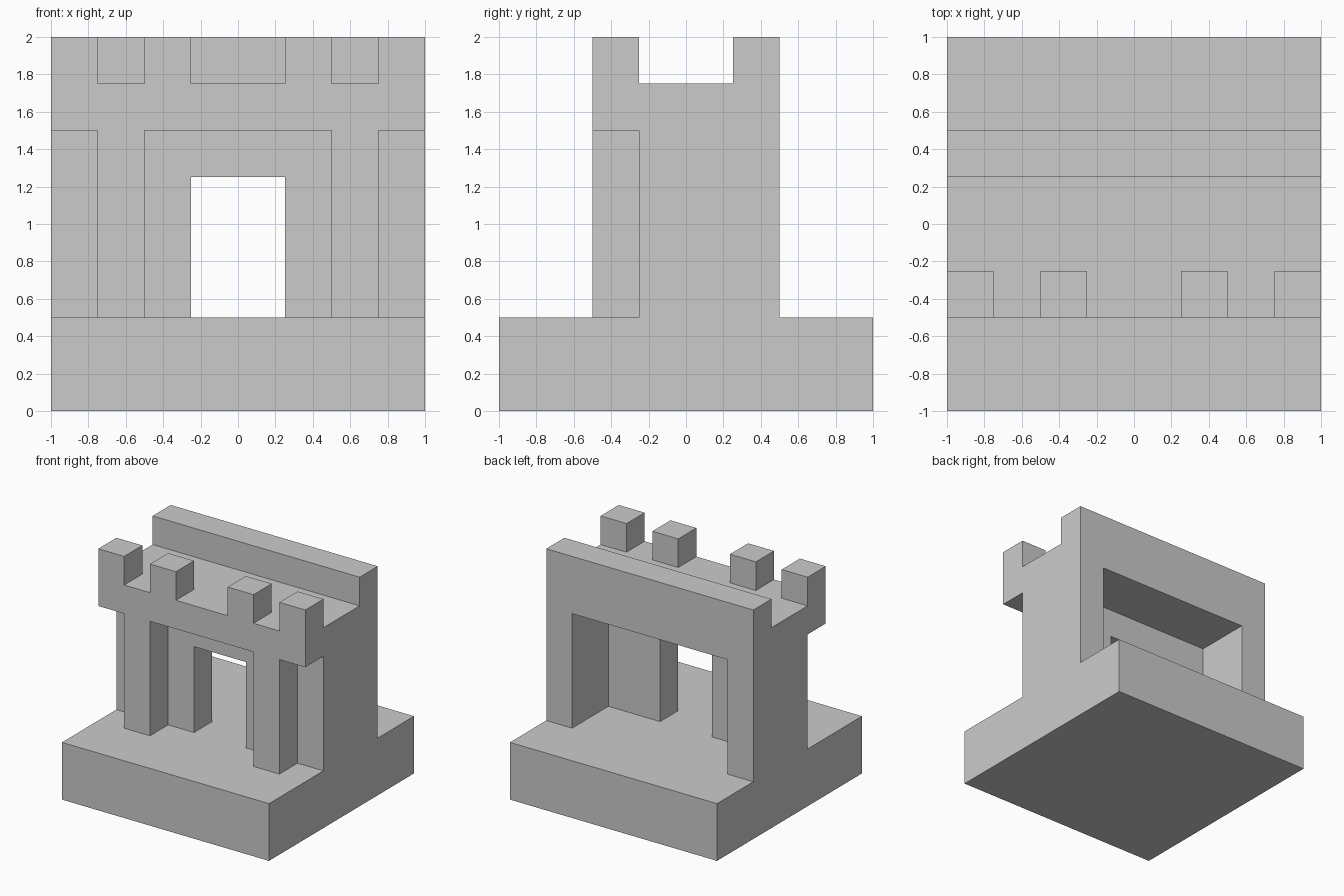
import bpy, bmesh
from mathutils import Vector

if "Cube" in bpy.data.objects:
    bpy.data.objects.remove(bpy.data.objects["Cube"])


def prism(name, outline, extrude):
    """Extrude a flat closed outline into a solid."""
    bm = bmesh.new()
    face = bm.faces.new([bm.verts.new(p) for p in outline])
    moved = bmesh.ops.extrude_face_region(bm, geom=[face], use_keep_orig=True)["geom"]
    bmesh.ops.translate(bm, vec=Vector(extrude),
                        verts=[g for g in moved if isinstance(g, bmesh.types.BMVert)])
    bmesh.ops.recalc_face_normals(bm, faces=bm.faces)
    mesh = bpy.data.meshes.new(name)
    bm.to_mesh(mesh)
    bm.free()
    obj = bpy.data.objects.new(name, mesh)
    bpy.context.collection.objects.link(obj)
    return obj


def box(name, x, y, z):
    (x0, x1), (y0, y1), (z0, z1) = x, y, z
    return prism(name, [(x0, y0, z0), (x1, y0, z0), (x1, y1, z0), (x0, y1, z0)],
                 (0, 0, z1 - z0))


def mirrored_box(name, x, y, z):
    """Box on the right, with its mirror copy on the left."""
    obj = box(name, x, y, z)
    mod = obj.modifiers.new("Mirror", 'MIRROR')
    mod.use_mirror_merge = False
    return obj


# Square plinth
box("base", (-1, 1), (-1, 1), (0, 0.5))

# Gate wall with a central doorway
door_outline = [(-1, 0.5), (-0.25, 0.5), (-0.25, 1.25), (0.25, 1.25),
                (0.25, 0.5), (1, 0.5), (1, 1.5), (-1, 1.5)]
prism("gate_wall", [(x, -0.25, z) for x, z in door_outline], (0, 0.25, 0))

# Side walls around the rear recess
mirrored_box("side_walls", (0.75, 1), (0, 0.5), (0.5, 1.5))

# Front pillars carrying the overhang
mirrored_box("front_pillars", (0.5, 0.75), (-0.5, -0.25), (0.5, 1.5))

# Walkway with solid rear parapet
walk_outline = [(-0.5, 1.5), (0.5, 1.5), (0.5, 2), (0.25, 2), (0.25, 1.75), (-0.5, 1.75)]
prism("walkway", [(-1, y, z) for y, z in walk_outline], (2, 0, 0))

# Front battlements
for label, x0 in (("inner", 0.25), ("outer", 0.75)):
    mirrored_box(label + "_battlements", (x0, x0 + 0.25), (-0.5, -0.25), (1.75, 2))
